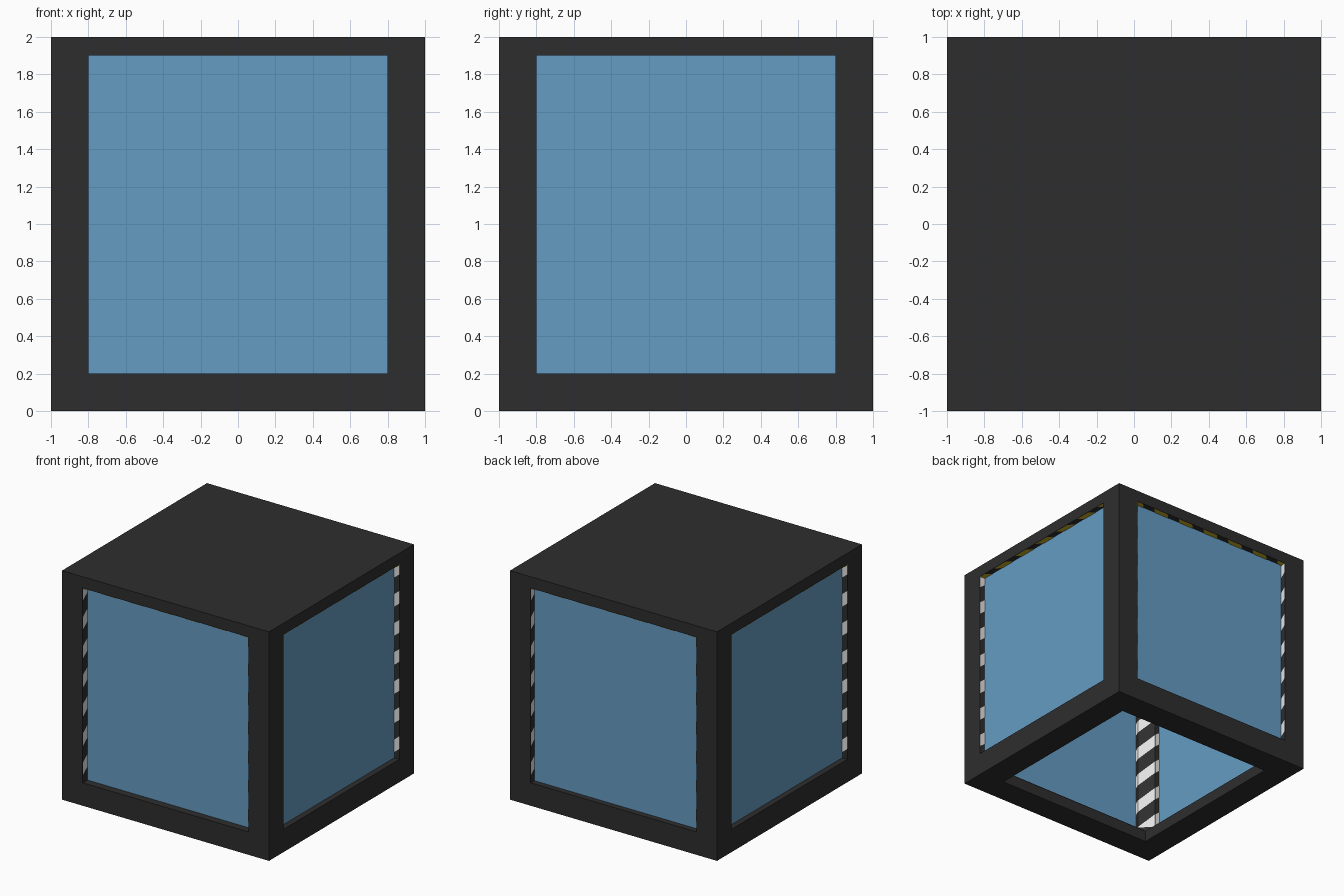
import bpy, bmesh, math
from mathutils import Matrix, Vector

if "Cube" in bpy.data.objects:
    bpy.data.objects.remove(bpy.data.objects["Cube"])


def material(name, rgb):
    m = bpy.data.materials.new(name)
    m.diffuse_color = (*rgb, 1)
    m.use_nodes = True
    m.node_tree.nodes["Principled BSDF"].inputs["Base Color"].default_value = m.diffuse_color
    return m


DARK = material("dark_frame", (0.027, 0.027, 0.027))
BLUE = material("blue_glass", (0.133, 0.333, 0.552))
WHITE = material("white_stripe", (0.75, 0.75, 0.75))
YELLOW = material("yellow_stripe", (0.60, 0.43, 0.02))


def finish(name, bm, mat, recalc=True):
    if recalc:
        bmesh.ops.recalc_face_normals(bm, faces=bm.faces)
    me = bpy.data.meshes.new(name)
    bm.to_mesh(me)
    bm.free()
    me.materials.append(mat)
    ob = bpy.data.objects.new(name, me)
    bpy.context.collection.objects.link(ob)
    return ob


def box(name, lo, hi, mat, rot=None):
    bm = bmesh.new()
    bmesh.ops.create_cube(bm, size=1)
    for v in bm.verts:
        v.co = Vector([l + (c + 0.5) * (h - l) for l, h, c in zip(lo, hi, v.co)])
    if rot:
        bm.transform(rot)
    return finish(name, bm, mat)


def add_stripes(bm, origin, x_dir, y_dir, width, y_lo, y_hi, start, pitch, band, slope):
    """Slanted bands on a flat strip, clipped at both ends and lifted slightly."""
    t = bmesh.new()
    for k in range(-12, 13):
        y = start + k * pitch
        pts = [(0, y), (width, y + slope * width),
               (width, y + band + slope * width), (0, y + band)]
        if pts[2][1] > y_lo and y < y_hi:
            t.faces.new([t.verts.new((a, b, 0.003)) for a, b in pts])
    for lim, n in ((y_lo, -1), (y_hi, 1)):
        bmesh.ops.bisect_plane(t, geom=t.verts[:] + t.edges[:] + t.faces[:],
                               plane_co=(0, lim, 0), plane_no=(0, n, 0), clear_outer=True)
    x, y = Vector(x_dir), Vector(y_dir)
    m = Matrix((x, y, x.cross(y))).transposed().to_4x4()
    m.translation = origin
    t.transform(m)
    for f in t.faces:
        bm.faces.new([bm.verts.new(v.co) for v in f.verts])
    t.free()


# Solid roof
box("roof", (-1, -1, 1.9), (1, 1, 2), DARK)

# Square base ring with a sloped inner edge, open in the middle
profile = [(1, 0), (1, 0.2), (0.9, 0.2), (0.77, 0.1), (0.77, 0)]
bm = bmesh.new()
rings = [[bm.verts.new((sx * r, sy * r, z)) for r, z in profile]
         for sx, sy in ((1, 1), (-1, 1), (-1, -1), (1, -1))]
for i in range(4):
    a, b = rings[i], rings[(i + 1) % 4]
    for j in range(len(profile)):
        k = (j + 1) % len(profile)
        bm.faces.new((a[j], b[j], b[k], a[k]))
finish("base_ring", bm, DARK)

# Inner outline of a corner post: reveal, chamfer, reveal
inner = [Vector(p) for p in ((0.8, 1, 0), (0.8, 0.9, 0), (0.9, 0.8, 0), (1, 0.8, 0))]
glass_depth = {0: 0.05, 1: 0.05, 2: 0.065, 3: 0.05}
side_name = ["back", "left", "front", "right"]

for i in range(4):
    rot = Matrix.Rotation(i * math.pi / 2, 4, 'Z')
    side = side_name[i]

    # Corner post
    bm = bmesh.new()
    f = bm.faces.new([bm.verts.new((p.x, p.y, 0.1)) for p in inner + [Vector((1, 1, 0))]])
    top = bmesh.ops.extrude_face_region(bm, geom=[f])["geom"]
    bmesh.ops.translate(bm, vec=(0, 0, 1.8),
                        verts=[g for g in top if isinstance(g, bmesh.types.BMVert)])
    bm.transform(rot)
    finish(side + "_corner_post", bm, DARK)

    # White diagonal stripes running round the inner faces of the post
    bm = bmesh.new()
    s = 0
    for p, q in zip(inner, inner[1:]):
        d = q - p
        add_stripes(bm, p, d.normalized(), (0, 0, 1), d.length, 0.2, 1.9,
                    1.54 + 0.8 * (s - 0.316), 0.254, 0.11, 0.8)
        s += d.length
    bm.transform(rot)
    finish(side + "_post_stripes", bm, WHITE, False)

    # Yellow stripes under the roof edge
    bm = bmesh.new()
    add_stripes(bm, (0.8, 1, 1.9), (0, -1, 0), (-1, 0, 0), 0.2, 0, 1.6,
                0.18, 0.267, 0.145, 1)
    bm.transform(rot)
    finish(side + "_roof_stripes", bm, YELLOW, False)

    # Recessed window pane
    y = 1 - glass_depth[i]
    box(side + "_window", (-0.8, y - 0.005, 0.2), (0.8, y, 1.9), BLUE, rot)
